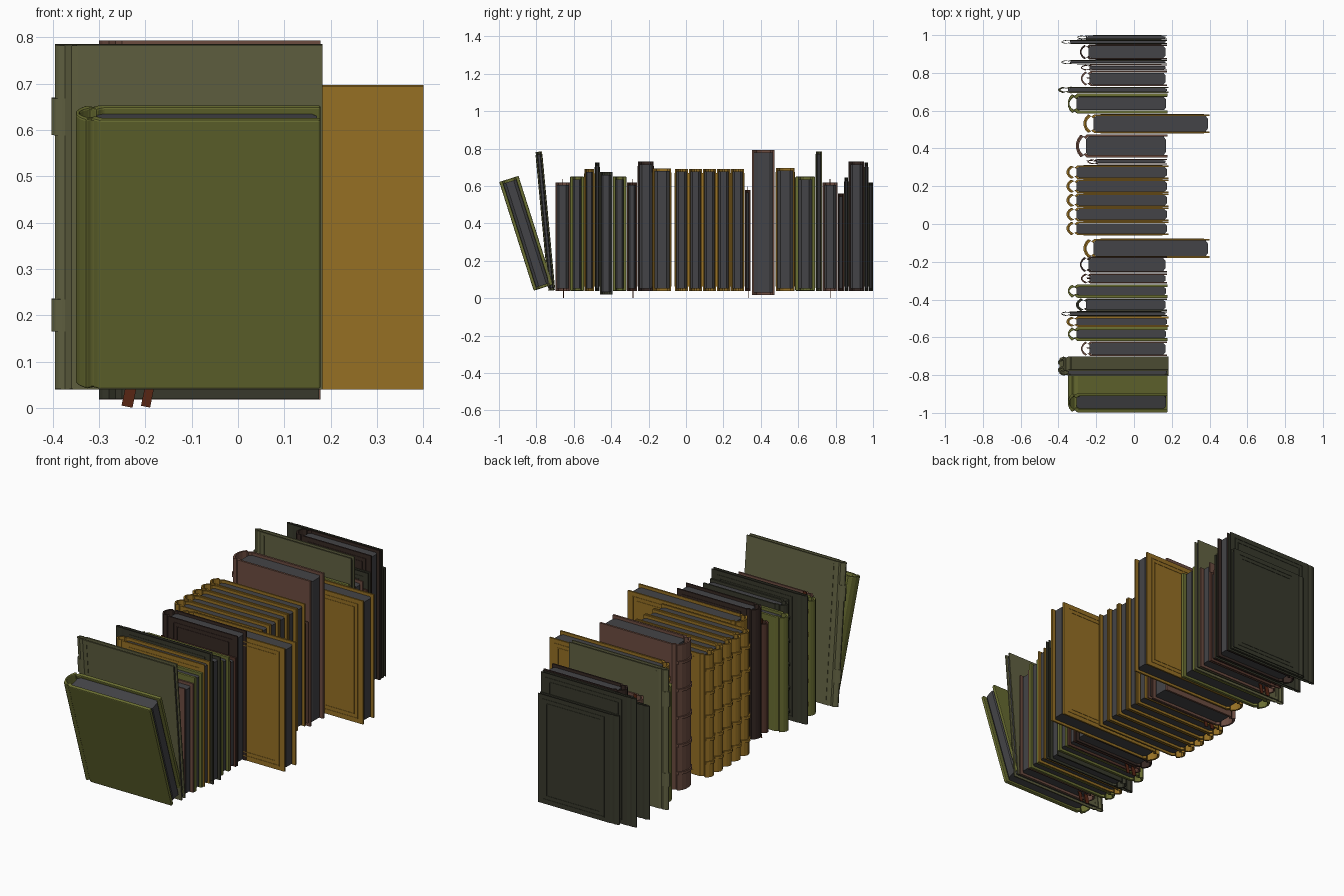
import bpy, bmesh, math
from mathutils import Matrix

if "Cube" in bpy.data.objects:
    bpy.data.objects.remove(bpy.data.objects["Cube"])


def srgb(r, g, b):
    f = lambda v: ((v / 255 + 0.055) / 1.055) ** 2.4 if v > 10 else v / 3295
    return (f(r), f(g), f(b), 1)


def material(name, *rgb):
    m = bpy.data.materials.new(name)
    m.diffuse_color = srgb(*rgb)
    m.use_nodes = True
    m.node_tree.nodes["Principled BSDF"].inputs["Base Color"].default_value = m.diffuse_color
    return m


MAT = {
    "gold": material("ochre gold cloth", 150, 112, 36),
    "green": material("moss green cloth", 106, 110, 50),
    "olive": material("grey olive cloth", 98, 98, 66),
    "brown": material("reddish brown leather", 108, 76, 64),
    "maroon": material("dark russet leather", 84, 54, 44),
    "dark": material("dark umber leather", 54, 40, 35),
    "black_green": material("blackish green cloth", 56, 57, 44),
    "page": material("charcoal page edges", 68, 68, 71),
    "ribbon": material("rust ribbon", 88, 38, 20),
}


def prism(name, quads, z0, z1, mat, place):
    """Extrude flat polygons (lists of xy points) from z0 to z1 as one object."""
    bm = bmesh.new()
    lookup = {}

    def vert(p, z):
        key = (round(p[0], 5), round(p[1], 5), z)
        if key not in lookup:
            lookup[key] = bm.verts.new((p[0], p[1], z))
        return lookup[key]
    edges = {}
    for q in quads:
        bm.faces.new([vert(p, z1) for p in q])
        bm.faces.new([vert(p, z0) for p in reversed(q)])
        for a, b in zip(q, q[1:] + q[:1]):
            va, vb = vert(a, z0), vert(b, z0)
            edges.setdefault(frozenset((va, vb)), []).append((a, b))
    for pairs in edges.values():
        if len(pairs) == 1:                       # outline edges only
            a, b = pairs[0]
            bm.faces.new([vert(a, z0), vert(b, z0), vert(b, z1), vert(a, z1)])
    bmesh.ops.recalc_face_normals(bm, faces=bm.faces)
    me = bpy.data.meshes.new(name)
    bm.to_mesh(me)
    bm.free()
    me.materials.append(MAT[mat])
    ob = bpy.data.objects.new(name, me)
    ob.matrix_world = place
    bpy.context.collection.objects.link(ob)
    return ob


def box(name, x, y, z, mat, place):
    return prism(name, [[(x[0], y[0]), (x[1], y[0]), (x[1], y[1]), (x[0], y[1])]],
                 z[0], z[1], mat, place)


def shell(outer, inner):
    return [[outer[i], outer[i + 1], inner[i + 1], inner[i]] for i in range(len(outer) - 1)]


def cover_path(x0, x1, h):
    """Fore edge, hinge groove and pointed-round spine, seen from above."""
    g = min(0.012, h * 0.35)
    half = [(x1, h), (x0 + 0.05, h), (x0 + 0.036, h - g), (x0 + 0.022, h * 0.95),
            (x0 + 0.008, h * 0.62), (x0, h * 0.22)]
    return half + [(x, -y) for x, y in reversed(half)]


def panel(name, x, z, y, mat, place):
    """Thin raised rectangular frame on a board."""
    w, d = 0.004, 0.002
    for i, (a, b) in enumerate([((x[0], x[1]), (z[0], z[0] + w)), ((x[0], x[1]), (z[1] - w, z[1])),
                                ((x[0], x[0] + w), z), ((x[1] - w, x[1]), z)]):
        box(f"{name}_{i}", a, (y - d, y + d), b, mat, place)


# kind: colour, spine x, fore edge x, bottom z, board thickness, details
KINDS = {
    "brown": ("brown", -0.28, 0.175, 0.04, 0.008, "ribbon"),
    "russet": ("maroon", -0.28, 0.175, 0.04, 0.008, "ribbon"),
    "small": ("maroon", -0.28, 0.175, 0.04, 0.006, ""),
    "pocket": ("brown", -0.245, 0.175, 0.04, 0.006, "ribbon"),
    "green": ("green", -0.35, 0.178, 0.04, 0.018, "padded"),
    "gold": ("gold", -0.35, 0.182, 0.04, 0.008, "bands panel"),
    "pulled": ("gold", -0.26, 0.40, 0.04, 0.009, "bands panel"),
    "slim": ("black_green", -0.385, 0.175, 0.04, 0.006, "panel"),
    "endbook": ("black_green", -0.30, 0.175, 0.04, 0.006, "panel"),
    "tall": ("olive", -0.395, 0.182, 0.04, 0.008, "clasps"),
    "umber": ("dark", -0.285, 0.175, 0.04, 0.008, "panel"),
    "ledger": ("black_green", -0.30, 0.175, 0.02, 0.008, "bands"),
    "large": ("brown", -0.30, 0.178, 0.018, 0.011, "bands"),
}


def book(name, kind, y0, y1, top, lean=0.0):
    mat, x0, x1, z0, c, extra = KINDS[kind]
    t = y1 - y0
    h = t / 2 - 0.001
    c = min(c, h * 0.4)
    # pivot on the lower left edge
    place = (Matrix.Translation((0, y0, z0)) @ Matrix.Rotation(math.radians(lean), 4, 'X')
             @ Matrix.Translation((0, t / 2, -z0)))
    outer = cover_path(x0, x1, h)
    cover = prism(name + "_cover", shell(outer, cover_path(x0 + min(c, 0.009), x1, h - c)),
                  z0, top, mat, place)
    if "padded" in extra:
        bev = cover.modifiers.new("soft_edges", 'BEVEL')
        bev.width, bev.segments, bev.limit_method = 0.006, 2, 'ANGLE'
    # page block with chamfered fore edge
    p, f = h - c - 0.0003, x1 - 0.008
    prism(name + "_pages", [[(x0 + 0.045, -p * 0.7), (x0 + 0.06, -p), (f - 0.012, -p), (f, -p * 0.6),
                             (f, p * 0.6), (f - 0.012, p), (x0 + 0.06, p), (x0 + 0.045, p * 0.7)]],
          z0 + 0.013, top - 0.015, "page", place)
    H = top - z0

    def spine_band(label, za, zb):
        a = cover_path(x0 - 0.007, x1, h)[3:9]
        prism(f"{name}_{label}", shell(a, outer[3:9]), za, zb, mat, place)
    if "bands" in extra:
        for i in range(5):
            z = z0 + H * (0.12 + 0.19 * i)
            spine_band(f"raised_band_{i}", z - 0.007, z + 0.007)
    if "clasps" in extra:
        for i, (za, zb) in enumerate([(0.165, 0.235), (0.59, 0.67)]):
            spine_band(f"spine_strap_{i}", za, zb)
        for s in (-1, 1):
            box(f"{name}_joint_line_{s}", (x0 + 0.06, x0 + 0.064), (s * h - .002, s * h + .002),
                (z0 + 0.015, top - 0.015), mat, place)
    if "panel" in extra:
        for s in (-1, 1):
            for k, m in enumerate((0.022, 0.042)):
                panel(f"{name}_panel_{s}_{k}", (x0 + 0.06 + m, x1 - m - 0.008),
                      (z0 + m, top - m), s * h, mat, place)
    if "ribbon" in extra:
        # ribbon ends hanging below and curling above the pages
        for i, (x, w) in enumerate([(-0.24, 0.024), (-0.20, 0.02)]):
            tilt = place @ Matrix.Translation((x, 0.005, 0)) @ Matrix.Rotation(0.2, 4, 'Y')
            box(f"{name}_ribbon_{i}", (-w / 2, w / 2), (-0.0015, 0.0015), (0.003, z0 + 0.02), "ribbon", tilt)
        box(name + "_ribbon_top", (x0 + 0.03, x0 + 0.05), (-0.0015, 0.0015),
            (top - 0.02, top + 0.018), "ribbon", place)


# two leaning books at the near end
book("leaning_green_book", "green", -0.815, -0.705, 0.65, 17.6)
book("leaning_tall_book", "tall", -0.735, -0.70, 0.785, 5.4)

# upright row: kind, y start, y end, top
ROW = [
    ("brown", -0.70, -0.62, 0.62), ("green", -0.62, -0.545, 0.65), ("gold", -0.545, -0.49, 0.69),
    ("slim", -0.488, -0.462, 0.725), ("ledger", -0.462, -0.393, 0.675),
    ("green", -0.392, -0.318, 0.65), ("russet", -0.317, -0.26, 0.62), ("umber", -0.257, -0.172, 0.73),
    ("pulled", -0.18, -0.078, 0.695),
    ("pocket", 0.315, 0.345, 0.58), ("large", 0.352, 0.475, 0.793), ("pulled", 0.48, 0.582, 0.697),
    ("green", 0.583, 0.692, 0.65), ("tall", 0.693, 0.727, 0.785), ("brown", 0.73, 0.81, 0.62),
    ("small", 0.811, 0.845, 0.56), ("slim", 0.846, 0.868, 0.645), ("umber", 0.869, 0.952, 0.73),
    ("slim", 0.953, 0.975, 0.725), ("endbook", 0.976, 1.0, 0.62),
]
for n, (kind, a, b, top) in enumerate(ROW):
    book(f"{kind}_book_{n}", kind, a, b, top)

# matching set of five gold volumes
for n in range(5):
    a = -0.06 + n * 0.0745
    book(f"gold_set_book_{n}", "gold", a, a + 0.073, 0.692)
